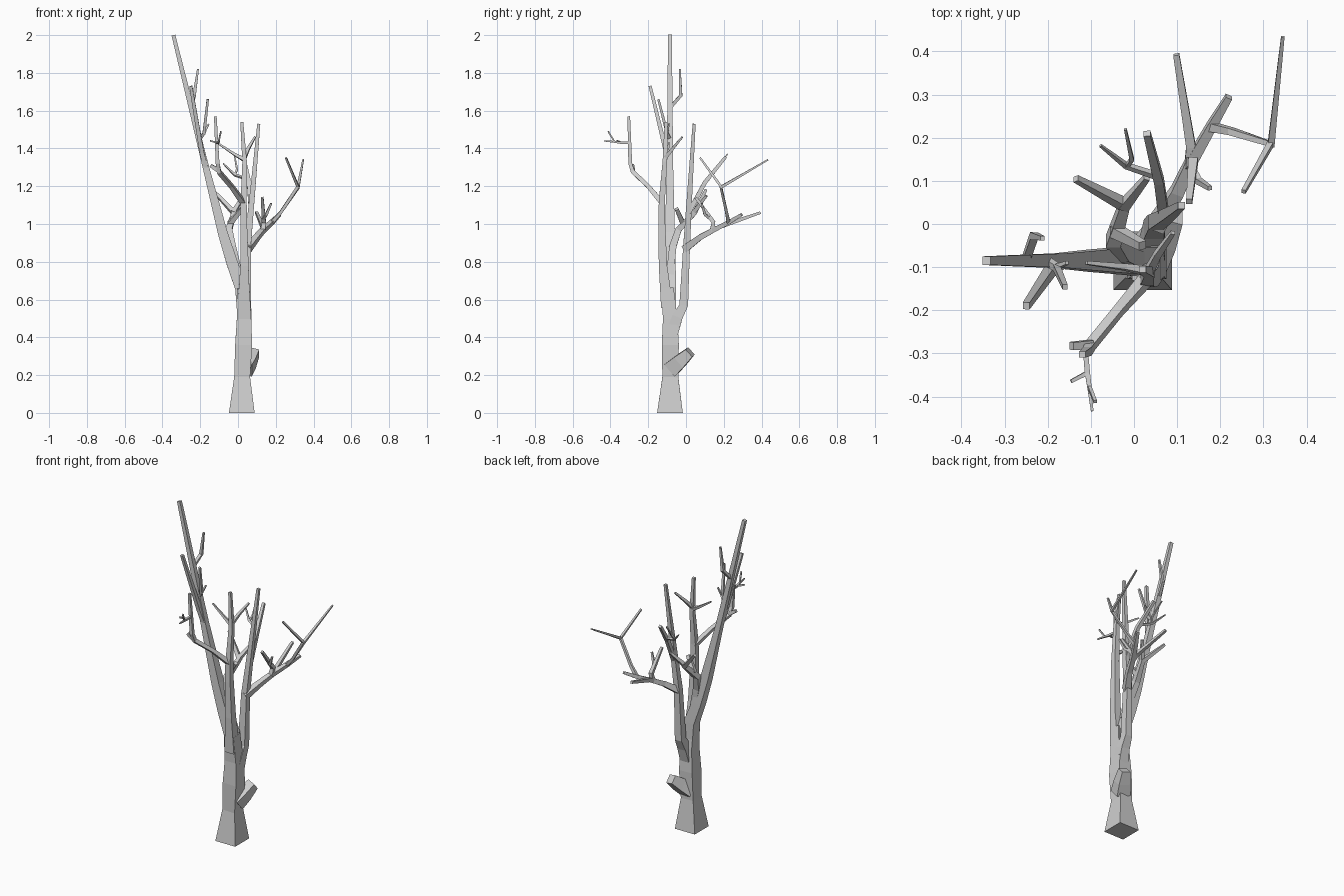
import bpy, bmesh
from mathutils import Vector

bark = bpy.data.materials.new("grey_bark")
bark.diffuse_color = (0.62, 0.62, 0.62, 1)


def limb(name, pts):
    """Tapered square-section limb through points (x, y, z, half_width)."""
    bm = bmesh.new()
    pos = [Vector(p[:3]) for p in pts]
    rings = []
    ref = Vector((1, 0, 0))
    if abs((pos[-1] - pos[0]).normalized().x) > 0.85:
        ref = Vector((0, 1, 0))
    for i, p in enumerate(pos):
        t = (pos[min(i + 1, len(pos) - 1)] - pos[max(i - 1, 0)]).normalized()
        if p.z < 0.01:
            t = Vector((0, 0, 1))
        u = (ref - t * ref.dot(t)).normalized()
        v = t.cross(u)
        r = pts[i][3]
        rings.append([bm.verts.new(p + u * a * r + v * b * r)
                      for a, b in ((-1, -1), (1, -1), (1, 1), (-1, 1))])
    for lo, hi in zip(rings, rings[1:]):
        for k in range(4):
            n = (k + 1) % 4
            bm.faces.new((lo[k], lo[n], hi[n], hi[k]))
    bm.faces.new(rings[0])
    bm.faces.new(rings[-1])
    bmesh.ops.recalc_face_normals(bm, faces=bm.faces)
    me = bpy.data.meshes.new(name)
    bm.to_mesh(me)
    bm.free()
    me.materials.append(bark)
    bpy.context.collection.objects.link(bpy.data.objects.new(name, me))


# Trunk and low stump of a lost branch
limb("trunk", [(.02, -.085, 0, .068), (.022, -.083, .19, .042), (.03, -.083, .36, .045),
               (.032, -.084, .5, .038), (.028, -.098, .66, .033)])
limb("trunk_stub", [(.035, -.075, .235, .042), (.062, -.03, .275, .036), (.088, .022, .322, .026)])

# Tall leaning limb and its side shoots
limb("leaning_limb", [(.03, -.087, .52, .034), (.018, -.086, .66, .033), (-.03, -.085, .79, .03),
                      (-.08, -.085, .95, .026), (-.17, -.085, 1.3, .017), (-.342, -.085, 2.0, .01)])
limb("leaning_front_shoot", [(-.165, -.085, 1.28, .013), (-.192, -.105, 1.38, .012),
                             (-.25, -.19, 1.73, .008)])
limb("leaning_mid_shoot", [(-.205, -.085, 1.45, .009), (-.18, -.1, 1.48, .008),
                           (-.16, -.146, 1.66, .006)])
limb("leaning_mid_twig", [(-.18, -.1, 1.48, .006), (-.155, -.09, 1.53, .004)])
limb("leaning_high_shoot", [(-.25, -.08, 1.62, .009), (-.232, -.028, 1.68, .009),
                            (-.212, -.033, 1.82, .005)])

# Crooked back-left branch
limb("crooked_branch", [(.005, -.085, .73, .02), (-.03, -.07, .88, .019), (-.048, -.04, .97, .017),
                        (-.022, .045, 1.06, .013), (-.135, .105, 1.18, .007)])
limb("crooked_fork", [(-.025, .04, 1.06, .012), (.03, .108, 1.15, .007)])
limb("crooked_stub", [(-.045, -.015, 1.0, .014), (.02, -.05, 1.08, .01)])

# Central upright limb
limb("central_limb", [(.032, -.1, .56, .032), (.034, -.122, .78, .022), (.03, -.128, 1.0, .018),
                      (.03, -.128, 1.12, .016), (.035, -.112, 1.33, .012), (.02, -.105, 1.54, .008)])
limb("central_right_twig", [(.034, -.11, 1.35, .01), (.055, -.07, 1.4, .008), (.09, -.02, 1.46, .005)])
limb("central_left_twig", [(.034, -.11, 1.34, .01), (-.02, -.1, 1.37, .007), (-.11, -.09, 1.43, .004)])

# Front branch with bent upright and fine twigs
limb("front_branch", [(.03, -.125, 1.11, .014), (-.035, -.2, 1.2, .011),
                      (-.1, -.28, 1.275, .011), (-.108, -.295, 1.32, .01), (-.12, -.303, 1.57, .007)])
limb("front_stub", [(-.1, -.28, 1.28, .011), (-.145, -.283, 1.31, .009)])
limb("front_twig", [(-.112, -.3, 1.43, .006), (-.108, -.345, 1.43, .006),
                    (-.103, -.38, 1.435, .005), (-.097, -.434, 1.44, .003)])
limb("front_twig_left", [(-.108, -.345, 1.43, .005), (-.146, -.365, 1.44, .004)])
limb("front_twig_up", [(-.103, -.378, 1.435, .004), (-.09, -.412, 1.49, .004)])

# Back upright limb
limb("back_limb", [(.038, -.08, .4, .032), (.044, -.045, .51, .028), (.046, -.012, .57, .023),
                   (.05, .003, .88, .018), (.08, .022, 1.2, .013), (.11, .043, 1.53, .008)])
limb("back_shoot", [(.07, .015, 1.06, .012), (.058, .1, 1.22, .011), (.03, .21, 1.355, .008)])
limb("back_twig", [(.057, .11, 1.235, .007), (-.018, .135, 1.26, .006), (-.078, .182, 1.32, .003)])
limb("back_twig_up", [(-.016, .134, 1.26, .005), (-.005, .15, 1.29, .005), (-.02, .22, 1.37, .003)])

# Spreading branch at back right
limb("spreading_branch", [(.05, -.005, .87, .02), (.1, .075, .93, .015),
                          (.13, .14, .965, .013), (.18, .228, 1.01, .011), (.22, .295, 1.05, .008)])
limb("spreading_back_fork", [(.13, .135, .965, .013), (.132, .18, .985, .011), (.098, .393, 1.06, .007)])
limb("spreading_inner_shoot", [(.132, .14, .97, .013), (.137, .145, 1.01, .011), (.128, .052, 1.14, .007)])
limb("spreading_inner_twig", [(.135, .125, 1.03, .008), (.15, .1, 1.05, .007), (.176, .083, 1.11, .005)])
limb("spreading_outer_shoot", [(.18, .225, 1.01, .01), (.225, .215, 1.06, .008),
                               (.318, .185, 1.195, .008), (.345, .434, 1.34, .004)])
limb("spreading_outer_twig", [(.318, .188, 1.195, .007), (.254, .075, 1.35, .005)])
